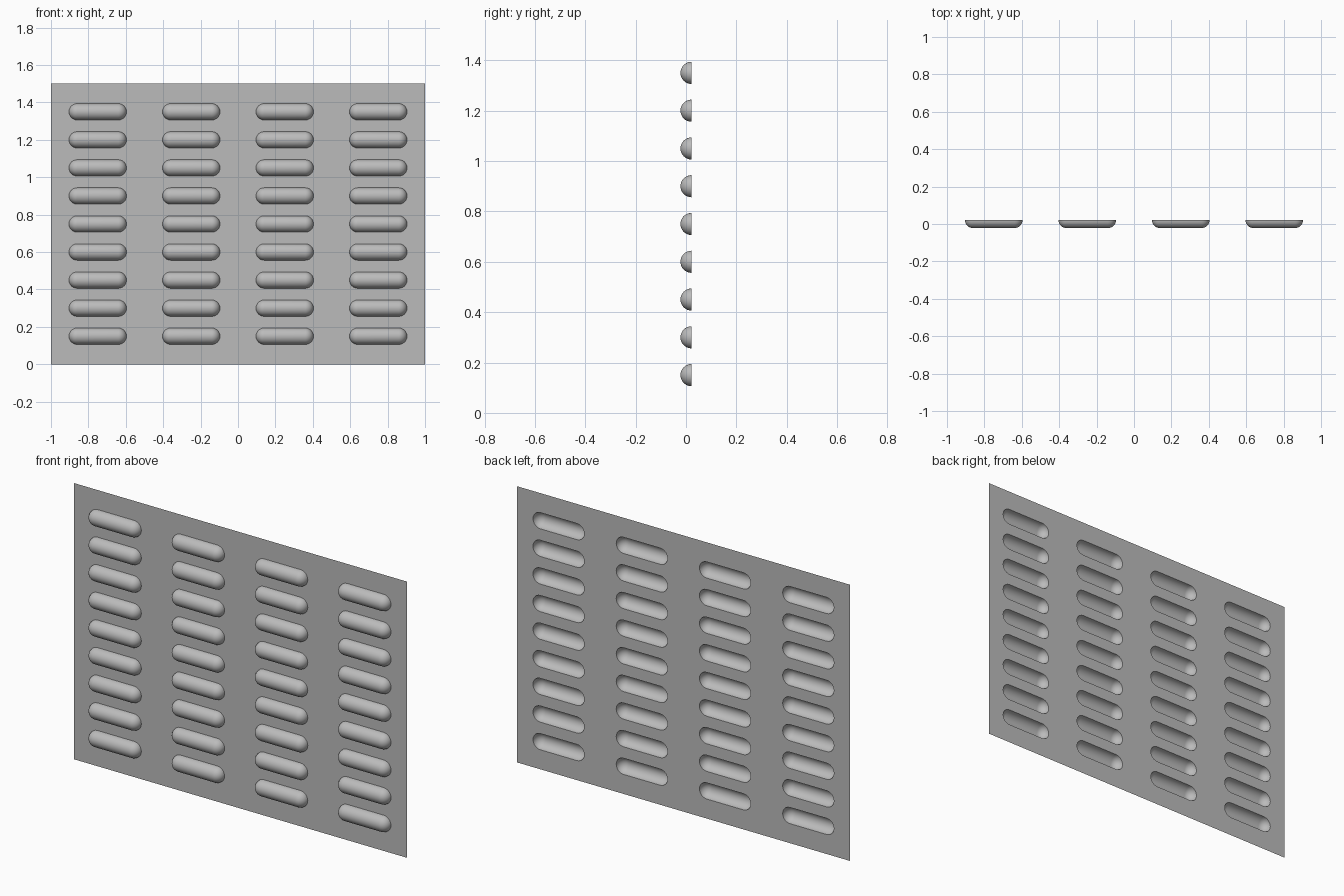
import bpy, bmesh, math

cube = bpy.data.objects.get("Cube")
if cube:
    bpy.data.objects.remove(cube, do_unlink=True)

R = 0.044             # louvre radius
HALF = 0.11           # half length of the straight part
SHEET_Y = R / 2
COLS, ROWS = 4, 9
PITCH_X, PITCH_Z = 0.5, 0.15
HEIGHT = 1.5
SEG, RINGS = 12, 8    # segments per rounded end, rings from rim to ridge

steel = bpy.data.materials.new("grey steel")
steel.use_nodes = True
colour = (0.5, 0.5, 0.5, 1)
steel.diffuse_color = colour
steel.node_tree.nodes["Principled BSDF"].inputs["Base Color"].default_value = colour

bm = bmesh.new()


def ring(cx, cz, tilt):
    """Right and left end arcs of one pill-shaped ring, split at mid length."""
    r, y = R * math.cos(tilt), SHEET_Y - R * math.sin(tilt)
    verts = []
    for side in (1, -1):
        # middle point, then the half circle round this end
        verts.append(bm.verts.new((cx, y, cz - side * r)))
        for i in range(SEG + 1):
            a = -math.pi / 2 + math.pi * i / SEG
            verts.append(bm.verts.new((cx + side * (HALF + r * math.cos(a)), y,
                                       cz + side * r * math.sin(a))))
    return verts


def louvre_cell(cx, cz, bottom, top):
    """Rectangle of sheet with a pressed half-capsule louvre in it."""
    rings = [ring(cx, cz, math.pi / 2 * k / RINGS) for k in range(RINGS + 1)]
    n = len(rings[0])
    for lower, upper in zip(rings, rings[1:]):
        for i in range(n):
            j = (i + 1) % n
            bm.faces.new((lower[i], lower[j], upper[j], upper[i]))
    # flat sheet in two halves round the opening
    for side, arc in ((1, rings[0][:n // 2 + 1]),
                      (-1, rings[0][n // 2:] + rings[0][:1])):
        x = cx + side * PITCH_X / 2
        start, end = (bottom, top) if side > 0 else (top, bottom)
        border = [(cx, end), (x, end), (x, start), (cx, start)]
        outer = [bm.verts.new((px, SHEET_Y, pz)) for px, pz in border]
        bm.faces.new(outer[::-1] + arc[::-1])


# Grid of louvres, with the end rows reaching the sheet edges
for col in range(COLS):
    for row in range(ROWS):
        cz = PITCH_Z * (row + 1)
        bottom = 0 if row == 0 else cz - PITCH_Z / 2
        top = HEIGHT if row == ROWS - 1 else cz + PITCH_Z / 2
        louvre_cell((col - (COLS - 1) / 2) * PITCH_X, cz, bottom, top)

bmesh.ops.remove_doubles(bm, verts=bm.verts, dist=0.0001)
bmesh.ops.recalc_face_normals(bm, faces=bm.faces)
bm.normal_update()
# Make the pressed sheet face the front
if sum(f.normal.y * f.calc_area() for f in bm.faces) > 0:
    bmesh.ops.reverse_faces(bm, faces=bm.faces)

mesh = bpy.data.meshes.new("louvred_panel")
bm.to_mesh(mesh)
bm.free()
mesh.materials.append(steel)
panel = bpy.data.objects.new("louvred_panel", mesh)
bpy.context.collection.objects.link(panel)

bpy.context.view_layer.objects.active = panel
panel.select_set(True)
bpy.ops.object.shade_smooth_by_angle(angle=math.radians(35))
